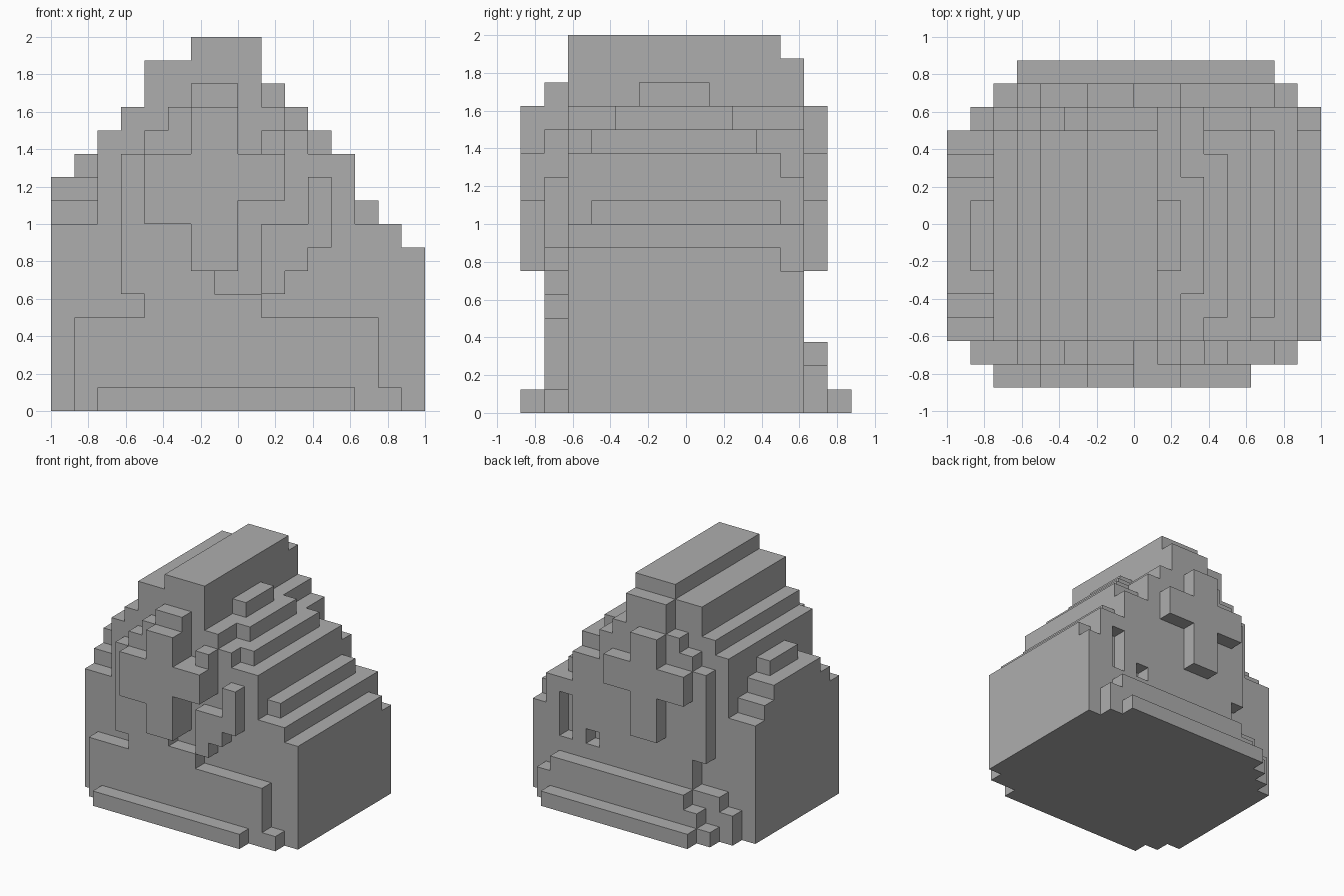
import bpy
import bmesh
import math
from mathutils import Vector

cube = bpy.data.objects.get("Cube")
if cube:
    bpy.data.objects.remove(cube, do_unlink=True)

U = 0.125  # block size

stone = bpy.data.materials.new("stone grey")
stone.use_nodes = True
GREY = (0.42, 0.42, 0.42, 1)
stone.diffuse_color = GREY
stone.node_tree.nodes["Principled BSDF"].inputs["Base Color"].default_value = GREY


def cells(boxes):
    """Unit blocks filled by boxes given as (x0, x1, y0, y1, z0, z1)."""
    return {(x, y, z) for a, b, c, d, e, f in boxes
            for x in range(a, b) for y in range(c, d) for z in range(e, f)}


def slab(y, rects):
    """One-block-thick layer starting at y, from (x0, x1, z0, z1) rectangles."""
    return cells([(a, b, y, y + 1, c, d) for a, b, c, d in rects])


def build(name, solid):
    """Skin a set of blocks with its outer faces and merge flat regions."""
    bm = bmesh.new()
    for c in solid:
        for axis in range(3):
            for side in (0, 1):
                n = list(c)
                n[axis] += 2 * side - 1
                if tuple(n) in solid:
                    continue
                i, j = (axis + 1) % 3, (axis + 2) % 3
                quad = []
                for s, t in ((0, 0), (1, 0), (1, 1), (0, 1)):
                    p = Vector(c)
                    p[axis] += side
                    p[i] += s
                    p[j] += t
                    quad.append(bm.verts.new(p * U))
                bm.faces.new(quad if side else quad[::-1])
    bmesh.ops.remove_doubles(bm, verts=bm.verts[:], dist=0.001)
    bmesh.ops.dissolve_limit(bm, angle_limit=math.radians(1),
                             verts=bm.verts[:], edges=bm.edges[:])
    me = bpy.data.meshes.new(name)
    bm.to_mesh(me)
    bm.free()
    me.materials.append(stone)
    ob = bpy.data.objects.new(name, me)
    bpy.context.collection.objects.link(ob)
    return ob


# Stepped main body: (x0, x1, height)
steps = [(-8, -6, 8), (-6, -5, 12), (-5, -4, 13), (-4, -2, 15), (-2, 1, 16),
         (1, 2, 13), (2, 3, 12), (3, 5, 11), (5, 7, 8), (7, 8, 7)]
body = cells([(a, b, -5, 4, 0, h) for a, b, h in steps])

# Raised ridges lying on the steps
body |= cells([(1, 2, -2, 1, 13, 14), (2, 3, -3, 2, 12, 13),
               (3, 4, -4, 3, 11, 12), (5, 6, -4, 4, 8, 9),
               (-8, -6, -4, 3, 8, 9), (-8, -6, -3, 2, 9, 10),
               (-7, -6, -2, 1, 10, 11)])
build("stepped_body", body)

# Front layer with its open slots
build("front_layer", slab(-6, [
    (-7, 6, 0, 4), (6, 7, 0, 1), (-4, 1, 4, 5), (-5, -1, 5, 6),
    (-5, 0, 6, 11), (0, 2, 9, 11), (1, 2, 11, 12),
    (-4, 0, 11, 12), (-3, 0, 12, 13), (-2, 0, 13, 14)]))
build("front_bracket", slab(-6, [(1, 2, 5, 8), (2, 3, 6, 8), (3, 4, 7, 10)]))

# Back layer with two holes
back = slab(4, [
    (-7, 8, 0, 2), (-6, 8, 2, 3), (-4, 8, 3, 5), (-5, 8, 5, 6),
    (-5, 7, 6, 8), (-5, 5, 8, 10), (-5, 3, 10, 11), (-4, 3, 11, 12),
    (-3, 2, 12, 13), (-2, 1, 13, 15)])
back -= slab(4, [(5, 6, 4, 7), (3, 4, 4, 5)])
build("back_layer", back)

# Raised crosses, one on each face
for name, y, low in (("front_cross", -7, 8), ("back_cross", 5, 9)):
    build(name, slab(y, [(-2, 0, 6, 13), (-4, -2, low, 11), (0, 2, 9, 11)]))

# Footings
build("front_footing", slab(-7, [(-6, 5, 0, 1)]))
build("back_plinth", slab(5, [(-4, 6, 0, 3), (-5, 7, 0, 2), (-6, 7, 0, 1)]))
build("back_footing", slab(6, [(-5, 6, 0, 1)]))
